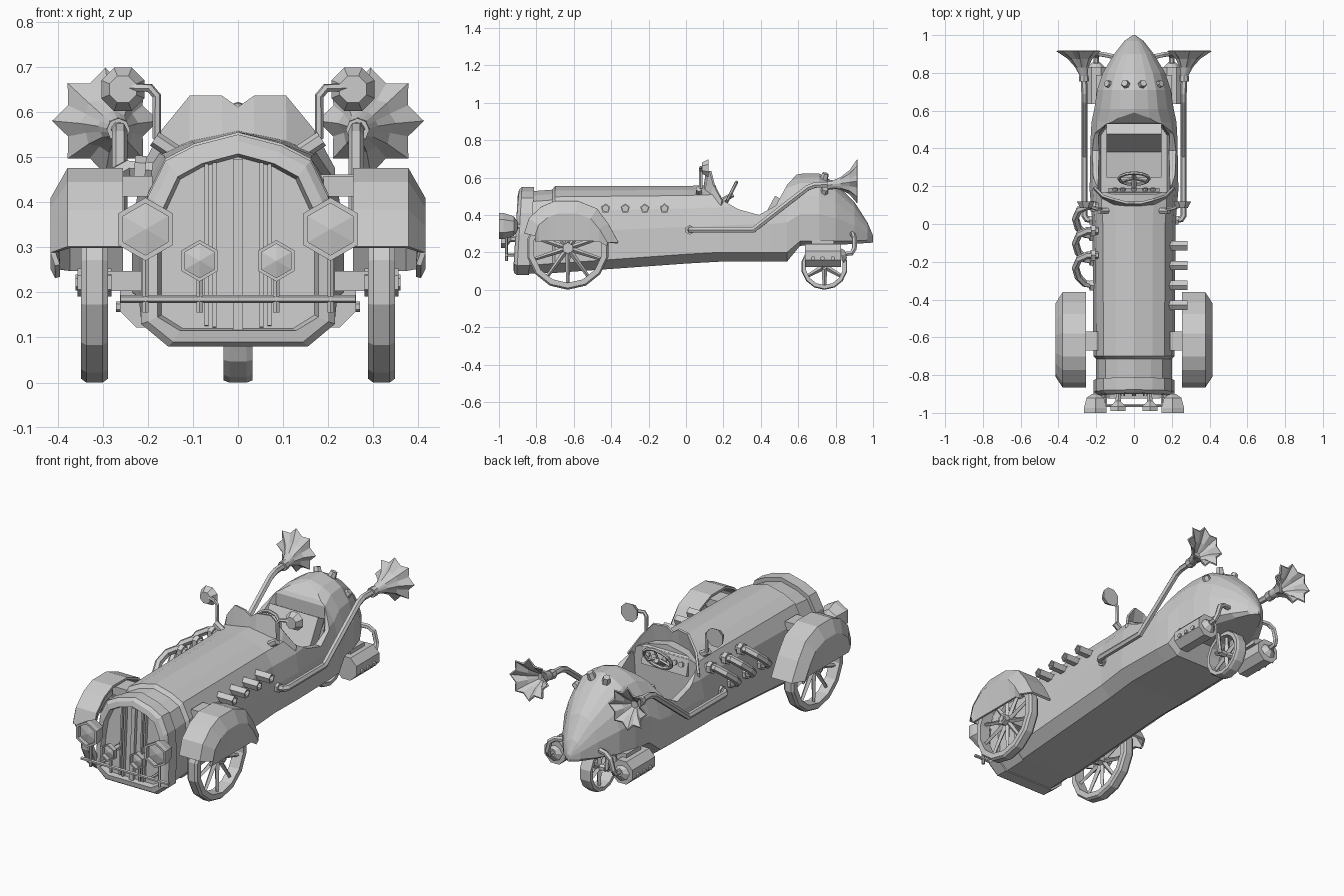
import bpy, bmesh, math
from mathutils import Vector, Matrix

if "Cube" in bpy.data.objects:
    bpy.data.objects.remove(bpy.data.objects["Cube"])

SIDES = (-1, 1)


def finish(name, bm):
    bmesh.ops.recalc_face_normals(bm, faces=bm.faces)
    me = bpy.data.meshes.new(name)
    bm.to_mesh(me)
    bm.free()
    ob = bpy.data.objects.new(name, me)
    bpy.context.collection.objects.link(ob)
    return ob


def loft(name, rings, closed=True, caps=True, loop=False):
    bm = bmesh.new()
    vs = [[bm.verts.new(p) for p in r] for r in rings]
    n = len(rings[0])
    pairs = list(zip(vs, vs[1:])) + ([(vs[-1], vs[0])] if loop else [])
    for a, b in pairs:
        for i in range(n if closed else n - 1):
            j = (i + 1) % n
            bm.faces.new((a[i], a[j], b[j], b[i]))
    if caps and closed and not loop:
        bm.faces.new(vs[0])
        bm.faces.new(vs[-1])
    return finish(name, bm)


def cyl(name, p, q, r1, r2=None, n=6, turn=0):
    p, q = Vector(p), Vector(q)
    d = q - p
    bm = bmesh.new()
    m = Matrix.Translation((p + q) / 2) @ d.to_track_quat('Z', 'Y').to_matrix().to_4x4()
    bmesh.ops.create_cone(bm, cap_ends=True, segments=n, radius1=r1, radius2=r1 if r2 is None else r2,
                          depth=d.length, matrix=m @ Matrix.Rotation(turn, 4, 'Z'))
    return finish(name, bm)


def box(name, c, s, rx=0):
    bm = bmesh.new()
    bmesh.ops.create_cube(bm, size=1, matrix=Matrix.Translation(c) @ Matrix.Rotation(rx, 4, 'X')
                          @ Matrix.Diagonal((*s, 1)))
    return finish(name, bm)


def pipe(name, pts, r, cyclic=False):
    cu = bpy.data.curves.new(name, 'CURVE')
    cu.dimensions = '3D'
    cu.bevel_depth, cu.bevel_resolution, cu.use_fill_caps = r, 1, True
    sp = cu.splines.new('POLY')
    sp.points.add(len(pts) - 1)
    for v, p in zip(sp.points, pts):
        v.co = (*p, 1)
    sp.use_cyclic_u, sp.use_smooth = cyclic, False
    tmp = bpy.data.objects.new(name + "_path", cu)
    bpy.context.collection.objects.link(tmp)
    me = bpy.data.meshes.new_from_object(tmp.evaluated_get(bpy.context.evaluated_depsgraph_get()))
    bpy.data.objects.remove(tmp)
    ob = bpy.data.objects.new(name, me)
    bpy.context.collection.objects.link(ob)


def solidify(ob, t):
    m = ob.modifiers.new("Thickness", 'SOLIDIFY')
    m.thickness, m.offset = t, 0


def section(y, w, zt, zb, zl, k=1, rake=0):
    h = zt - zl
    half = [(.45 * w * k, zt - .06 * h), (.75 * w * k, zt - .14 * h), (.93 * w * (k + 1) / 2, zt - .33 * h),
            (w, zt - .6 * h), (w, zl), (.72 * w, zb)]
    pts = [(0, zt)] + half + [(0, zb)] + [(-x, z) for x, z in reversed(half)]
    return [(x, y + rake * (z - .08), z) for x, z in pts]


# body: lofted hull with the cockpit cut away
body = loft("body", [section(*a) for a in (
    (-.85, .2, .525, .085, .13), (-.715, .2, .535, .09, .14), (-.70, .215, .555, .09, .14),
    (0, .22, .555, .14, .19), (.18, .235, .56, .15, .2), (.45, .23, .58, .15, .2, .95),
    (.54, .225, .6, .15, .2, .85), (.61, .21, .62, .235, .26, .8), (.71, .195, .622, .238, .26, .8),
    (.8, .165, .57, .24, .26, .8), (.9, .105, .47, .245, .262, .8), (.97, .05, .36, .25, .265, .8),
    (1, .006, .29, .252, .265))])
saddle = [(.15, .8), (.16, .53), (.21, .47), (.28, .43), (.39, .4), (.48, .45), (.54, .56), (.6, .625), (.62, .8)]
cut1 = loft("saddle_cutter", [[(x, y, z) for y, z in saddle] for x in (-.4, .4)])
cut2 = loft("well_cutter", [[(sx * w, y, z) for sx, y in ((-1, .17), (1, .17), (1, .47), (.75, .53), (-.75, .53), (-1, .47))]
                            for w, z in ((.175, .24), (.195, .54))])
for c in (cut1, cut2):
    m = body.modifiers.new("Cut", 'BOOLEAN')
    m.object, m.operation, m.solver = c, 'DIFFERENCE', 'EXACT'
    bpy.context.view_layer.objects.active = body
    bpy.ops.object.modifier_apply(modifier=m.name)
    bpy.data.objects.remove(c)

# radiator surround and slats
loft("radiator_shell", [section(-.84, .215, .55, .08, .13, 1, .06), section(-.905, .215, .55, .08, .13, 1, .06),
                        section(-.92, .2, .535, .09, .135, 1, .06), section(-.925, .178, .507, .115, .145, 1, .06),
                        section(-.895, .17, .5, .12, .15, 1, .06)])
for x, w in ((0, .022), (.052, .009), (.07, .009), (-.052, .009), (-.07, .009)):
    box("grille_slat", (x, -.89, .305), (w, .02, .38 - abs(x) * .3), -.06)


def wheel(name, cx, cy, r, w, n, rim, spokes):
    prof = [(-w, rim), (-w, r * .96), (-w * .6, r), (w * .6, r), (w, r * .96), (w, rim)]
    loft(name + "_tyre", [[(cx + x, cy + q * math.cos(a), r + q * math.sin(a)) for x, q in prof]
                          for a in [-math.pi / 2 + math.tau * i / n for i in range(n)]], loop=True)
    for i in range(spokes):
        a = math.tau * (i + .5) / spokes
        cyl(name + "_spoke", (cx, cy, r), (cx, cy + rim * 1.02 * math.cos(a), r + rim * 1.02 * math.sin(a)),
            w * .5, w * .3, 4)
    cyl(name + "_hub", (cx - w * 1.25, cy, r), (cx + w * 1.25, cy, r), r * .14, n=6)


# wheels, fenders and axles
wheel("rear_wheel", 0, .74, .125, .032, 14, .1, 6)
for s in SIDES:
    cyl("rear_fork", (s * .045, .74, .12), (s * .045, .72, .27), .012)
arch = [(-.86, .3), (-.835, .38), (-.77, .44), (-.70, .47), (-.58, .47), (-.48, .43), (-.42, .35), (-.365, .25)]
for s in SIDES:
    wheel("front_wheel", s * .318, -.632, .222, .03, 14, .185, 10)
    rings = []
    for y, z in arch:
        y2, z2 = y + (-.62 - y) * .22, z + (.26 - z) * .3
        rings.append([(s * .255, y, z), (s * .375, y, z), (s * .41, y2, z2), (s * .4, y2, min(z2, .28) - .02)])
    solidify(loft("front_fender", rings, closed=False), .012)
    box("axle_beam", (s * .25, -.63, .225), (.12, .05, .045))
    cyl("axle_shaft", (s * .18, -.632, .222), (s * .36, -.632, .222), .018)
    box("fender_mount", (s * .235, -.62, .435), (.09, .1, .045))

    # headlights
    for x, z, r, y0, y1 in ((.205, .34, .07, -1, -.9), (.085, .27, .046, -.99, -.935)):
        prof = [(0.001, y0 + .012), (r * .82, y0 + .022), (r * .82, y0), (r, y0), (r, y0 + .025),
                (r * .75, y1 - .02), (r * .3, y1)]
        loft("headlight", [[(s * x + q * math.cos(a), y, z + q * math.sin(a))
                            for a in [math.pi / 6 + math.tau * i / 6 for i in range(6)]] for q, y in prof])
        cyl("headlight_bracket", (s * x, y1 - .025, z), (s * x * .95, -.88, z), .016)
        cyl("bumper_post", (s * x, -.96, .155), (s * x, -.96, z - r * .8), .008)
    cyl("bumper_arm", (s * .15, -.96, .185), (s * .15, -.88, .185), .008)

    # mirrors
    pipe("mirror_stalk", [(s * .155, .07, .52), (s * .18, .08, .545), (s * .18, .08, .635),
                          (s * .195, .08, .653), (s * .255, .1, .655)], .01)
    cyl("mirror_foot", (s * .14, .07, .51), (s * .185, .07, .54), .018)
    cyl("mirror", (s * .255, .085, .65), (s * .255, .12, .65), .032, .052, 8, math.pi / 8)

    # horn pipe with fluted bell
    pipe("horn_pipe", [(s * .2, .02, .32), (s * .25, .025, .32), (s * .262, .045, .32), (s * .262, .36, .32),
                       (s * .262, .65, .545), (s * .262, .69, .56), (s * .266, .78, .562)], .017)
    cyl("horn_pipe_flange", (s * .21, .02, .32), (s * .235, .02, .32), .026)
    cyl("horn_collar", (s * .265, .755, .56), (s * .266, .785, .562), .026, n=8)
    bell = []
    for t, r, f in ((0, .02, 1), (.35, .034, .95), (.7, .065, .85), (1, .118, .76), (1.02, .11, .74),
                    (.72, .055, .85), (.4, .02, .95)):
        c = Vector((s * (.266 + .028 * t), .78 + .135 * t, .562 + .018 * t))
        bell.append([c + Vector((math.cos(i * math.pi / 8), 0, math.sin(i * math.pi / 8))) * r * (f if i % 2 else 1)
                     for i in range(16)])
    loft("horn_bell", bell)

    # rear silencers
    cyl("silencer", (s * .2, .635, .183), (s * .2, .83, .183), .066, n=8, turn=math.pi / 8)
    cyl("silencer_cap", (s * .2, .83, .183), (s * .2, .855, .19), .045, .02, 8)
    pipe("tail_pipe", [(s * .2, .84, .19), (s * .2, .885, .195), (s * .195, .9, .22), (s * .18, .9, .275),
                       (s * .15, .895, .295), (s * .08, .88, .3)], .014)
    box("silencer_bracket", (s * .17, .73, .245), (.06, .12, .04))
    for y in (.68, .73, .785):
        cyl("silencer_bolt", (s * .255, y, .168), (s * .27, y, .168), .012)

    # studs on the tail
    for x, z in ((.04, .6), (.12, .525)):
        d = Vector((s * x * 1.2, .05, .17)).normalized()
        p = Vector((s * x, .735, z - .015))
        cyl("tail_stud", p, p + d * .04, .024, .018)

# bumper bar
cyl("bumper_bar", (-.26, -.96, .185), (.26, -.96, .185), .009)

# right-hand exhaust stubs: open pentagonal tubes
for y in (-.43, -.325, -.22, -.115):
    loft("exhaust_stub", [[(x, y + r * math.sin(math.tau * i / 5), .435 + r * math.cos(math.tau * i / 5))
                           for i in range(5)] for x, r in ((.17, .026), (.282, .026), (.282, .018), (.25, .018))])

# left-hand curved exhaust pipes
for y in (.05, -.08, -.21):
    pipe("curved_exhaust", [(-.19, y + .045, .47), (-.245, y + .045, .475), (-.29, y + .025, .45), (-.31, y - .02, .41),
                            (-.295, y - .07, .37), (-.26, y - .105, .34), (-.2, y - .115, .33)], .02)
    cyl("exhaust_flange", (-.205, y + .045, .47), (-.23, y + .045, .472), .032)
    cyl("exhaust_flange", (-.215, y - .115, .33), (-.235, y - .115, .332), .03)

# wrap-around windscreen
half = [(.035, .1, .54, .112, .635), (.105, .105, .52, .13, .635), (.165, .135, .49, .15, .56), (.21, .19, .45, .195, .475)]
strip = [(-x, a, b, c, d) for x, a, b, c, d in reversed(half)] + [(0, .1, .545, .112, .61)] + half
solidify(loft("windscreen", [[(x, a, b), (x, c, d)] for x, a, b, c, d in strip], closed=False), .012)

# dashboard, gauges, steering wheel and seat
box("dashboard", (0, .165, .475), (.27, .03, .09), .25)
for x in (-.1, -.06, .06, .1, 0):
    cyl("gauge", (x, .17, .485), (x, .19, .49), .014, n=8)
c, u, v = Vector((0, .24, .515)), Vector((.08, 0, 0)), Vector((0, .03, .06))
pipe("steering_wheel", [c + u * math.cos(math.tau * i / 12) + v * math.sin(math.tau * i / 12) for i in range(12)],
     .009, True)
for a in (math.pi / 2, math.pi * 7 / 6, math.pi * 11 / 6):
    cyl("steering_spoke", c, c + u * math.cos(a) + v * math.sin(a), .007, n=4)
cyl("steering_column", c + Vector((0, .012, -.005)), (0, .15, .45), .014)
box("seat_back", (0, .455, .4), (.29, .06, .2), -.5)
box("seat_cushion", (0, .35, .28), (.29, .2, .08), .1)
